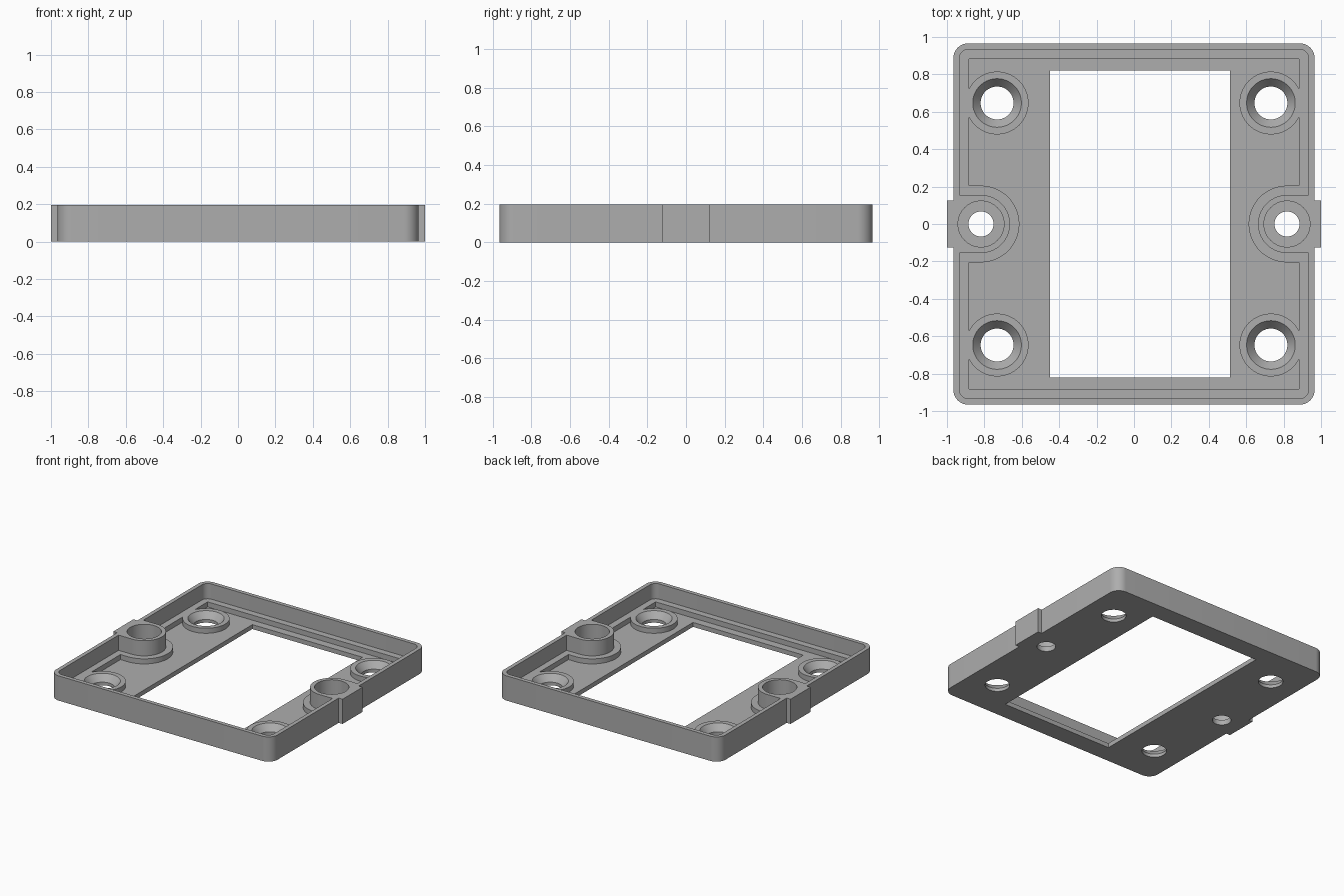
import bpy, bmesh, math

cube = bpy.data.objects.get("Cube")
if cube:
    bpy.data.objects.remove(cube, do_unlink=True)

HEIGHT, LEDGE, FLOOR = 0.195, 0.075, 0.035
POST_X, SCREW_X, SCREW_Y = 0.818, 0.732, 0.647
ABOVE, BELOW = 0.3, -0.1

grey = bpy.data.materials.new("plain grey")
grey.use_nodes = True
colour = (0.42, 0.42, 0.42, 1)
grey.diffuse_color = colour
grey.node_tree.nodes["Principled BSDF"].inputs["Base Color"].default_value = colour


def arc(cx, cy, r, start, end, steps):
    angles = [math.radians(start + (end - start) * i / steps) for i in range(steps + 1)]
    return [(cx + r * math.cos(a), cy + r * math.sin(a)) for a in angles]


def circle(cx, cy, r):
    return arc(cx, cy, r, 0, 360, 64)[:-1]


def rounded_square(half, r, tab=None):
    """Rounded square outline, with an optional (reach, half width) tab on each side."""
    c = half - r
    points = []
    for i, (sx, sy) in enumerate([(1, 1), (-1, 1), (-1, -1), (1, -1)]):
        points += arc(sx * c, sy * c, r, 90 * i, 90 * i + 90, 12)
        if tab and i in (1, 3):
            reach, w = tab
            points += [(sx * half, -sy * w * -1), (sx * reach, sy * w),
                       (sx * reach, -sy * w), (sx * half, -sy * w)]
    return points


def tongue(side, r):
    """Half-round outline that runs straight out past the side wall."""
    points = arc(-POST_X, 0, r, -90, 90, 40) + [(-1.2, r), (-1.2, -r)]
    return [(-side * x, y) for x, y in points]


def loft(name, rings):
    """Solid through (outline, z) rings of equal length."""
    bm = bmesh.new()
    loops = [[bm.verts.new((x, y, z)) for x, y in outline] for outline, z in rings]
    for a, b in zip(loops, loops[1:]):
        for i in range(len(a)):
            j = (i + 1) % len(a)
            bm.faces.new((a[i], a[j], b[j], b[i]))
    bm.faces.new(loops[0][::-1])
    bm.faces.new(loops[-1])
    bmesh.ops.recalc_face_normals(bm, faces=bm.faces)
    mesh = bpy.data.meshes.new(name)
    bm.to_mesh(mesh)
    bm.free()
    mesh.materials.append(grey)
    obj = bpy.data.objects.new(name, mesh)
    bpy.context.scene.collection.objects.link(obj)
    return obj


def prism(name, outline, low, high):
    return loft(name, [(outline, low), (outline, high)])


def cut(target, cutter):
    """Subtract the cutter, bake the result and discard the cutter."""
    mod = target.modifiers.new("cut", "BOOLEAN")
    mod.operation, mod.solver, mod.object = "DIFFERENCE", "EXACT", cutter
    bpy.context.view_layer.update()
    graph = bpy.context.evaluated_depsgraph_get()
    mesh = bpy.data.meshes.new_from_object(target.evaluated_get(graph))
    target.modifiers.clear()
    target.data = mesh
    bpy.data.objects.remove(cutter, do_unlink=True)


def box(x0, x1, y):
    return [(x0, -y), (x1, -y), (x1, y), (x0, y)]


# Outer block with side tabs
frame = prism("mounting_frame", rounded_square(0.966, 0.08, (1.0, 0.125)), 0, HEIGHT)

# Upper recess, leaving the rim and the two tall side posts
upper = prism("upper_recess", rounded_square(0.934, 0.05), LEDGE, ABOVE)
for side in (-1, 1):
    cut(upper, prism("post", tongue(side, 0.155), BELOW, 0.4))

# Lower recess, leaving the ledge, the post collars and the screw rings
lower = prism("lower_recess", box(-0.882, 0.882, 0.882), FLOOR, 0.1)
screws = [(sx * SCREW_X, sy * SCREW_Y) for sx in (-1, 1) for sy in (-1, 1)]
for side in (-1, 1):
    cut(lower, prism("collar", tongue(side, 0.205), BELOW, 0.4))
for x, y in screws:
    cut(lower, prism("screw_ring", circle(x, y, 0.168), BELOW, 0.4))
cut(frame, upper)
cut(frame, lower)

# Window opening, set slightly to one side
cut(frame, prism("opening", box(-0.449, 0.513, 0.82), BELOW, ABOVE))

# Countersunk corner holes
for x, y in screws:
    small, large = circle(x, y, 0.088), circle(x, y, 0.13)
    cut(frame, loft("countersink", [(small, BELOW), (small, 0.025),
                                    (large, LEDGE), (large, ABOVE)]))

# Stepped holes in the side posts
for side in (-1, 1):
    small, large = circle(side * POST_X, 0, 0.067), circle(side * POST_X, 0, 0.123)
    cut(frame, loft("post_hole", [(small, BELOW), (small, 0.04),
                                  (large, 0.04), (large, ABOVE)]))

bpy.ops.object.select_all(action="DESELECT")
frame.select_set(True)
bpy.context.view_layer.objects.active = frame
bpy.ops.object.shade_smooth_by_angle(angle=math.radians(30))
